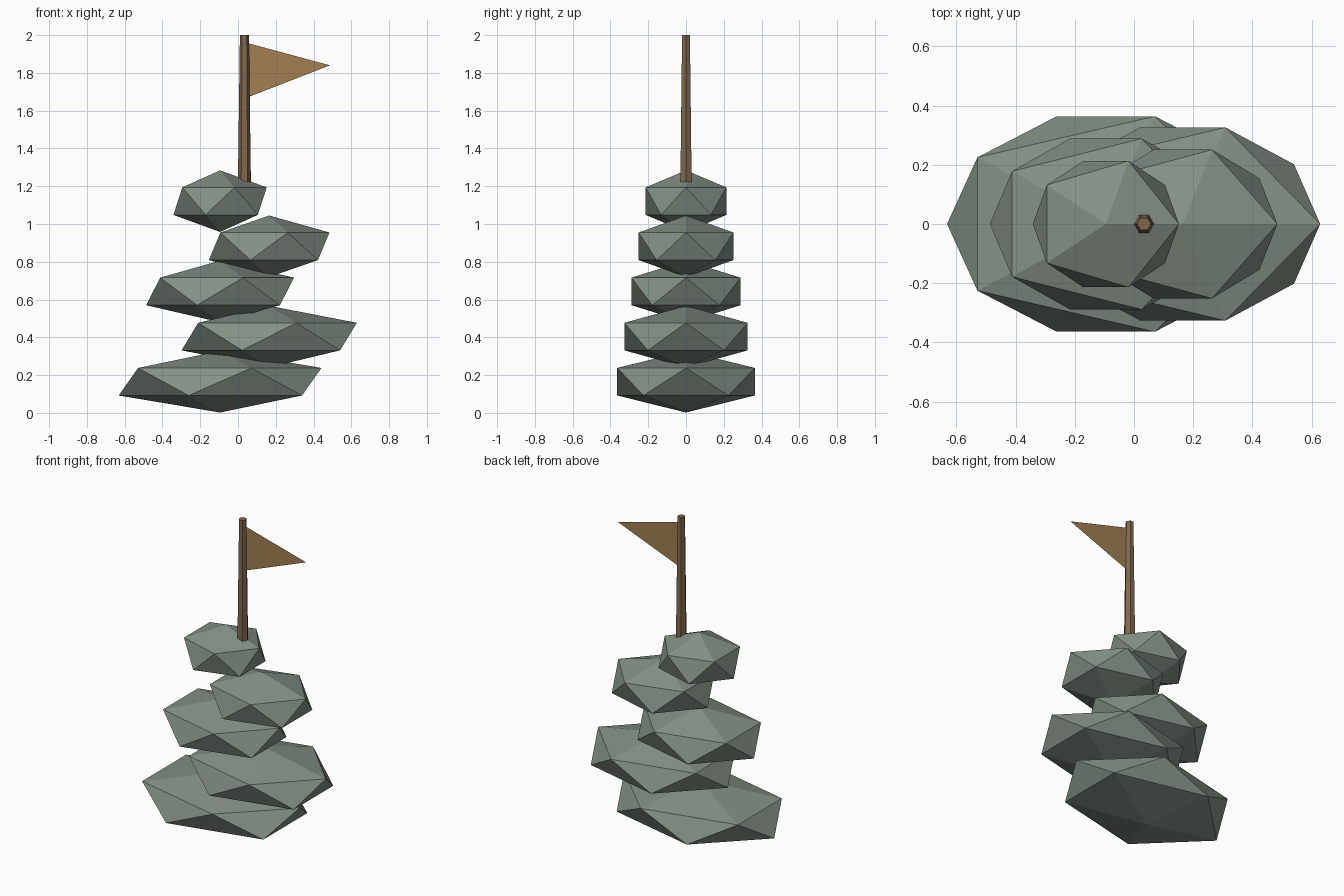
import bpy
import math

if "Cube" in bpy.data.objects:
    bpy.data.objects.remove(bpy.data.objects["Cube"])


def material(name, rgb):
    m = bpy.data.materials.new(name)
    m.diffuse_color = (*rgb, 1.0)
    m.use_nodes = True
    m.node_tree.nodes["Principled BSDF"].inputs["Base Color"].default_value = m.diffuse_color
    return m


stone_mat = material("grey_green_stone", (0.23, 0.28, 0.235))
wood_mat = material("brown_wood", (0.22, 0.14, 0.075))
flag_mat = material("tan_cloth", (0.36, 0.215, 0.085))

# Stacked stones: flattened icosahedra, shrinking and alternating left and right
for i in range(5):
    bpy.ops.mesh.primitive_ico_sphere_add(subdivisions=1, radius=1)
    stone = bpy.context.object
    stone.name = f"stone_{i + 1}"
    stone.location = (-0.095 if i % 2 == 0 else 0.165, 0, 0.165 + 0.239 * i)
    stone.scale = (0.6 - 0.081 * i, 0.428 - 0.0443 * i, 0.163)
    stone.data.materials.append(stone_mat)

# Tapered six-sided pole, set into the top stone
bottom, top = 1.17, 2.0
bpy.ops.mesh.primitive_cone_add(vertices=6, radius1=0.035, radius2=0.024,
                                depth=top - bottom,
                                location=(0.034, 0, (bottom + top) / 2),
                                rotation=(0, 0, math.radians(30)))
pole = bpy.context.object
pole.name = "flag_pole"
pole.data.materials.append(wood_mat)

# Corner of the hexagon points along x, whatever the primitive's start angle
pole.rotation_euler.z = -math.atan2(pole.data.vertices[0].co.y,
                                    pole.data.vertices[0].co.x)

# Triangular pennant
mesh = bpy.data.meshes.new("pennant")
mesh.from_pydata([(0.05, 0, 1.67), (0.487, 0, 1.84), (0.05, 0, 1.958)],
                 [], [(0, 1, 2)])
mesh.materials.append(flag_mat)
pennant = bpy.data.objects.new("pennant", mesh)
bpy.context.collection.objects.link(pennant)
